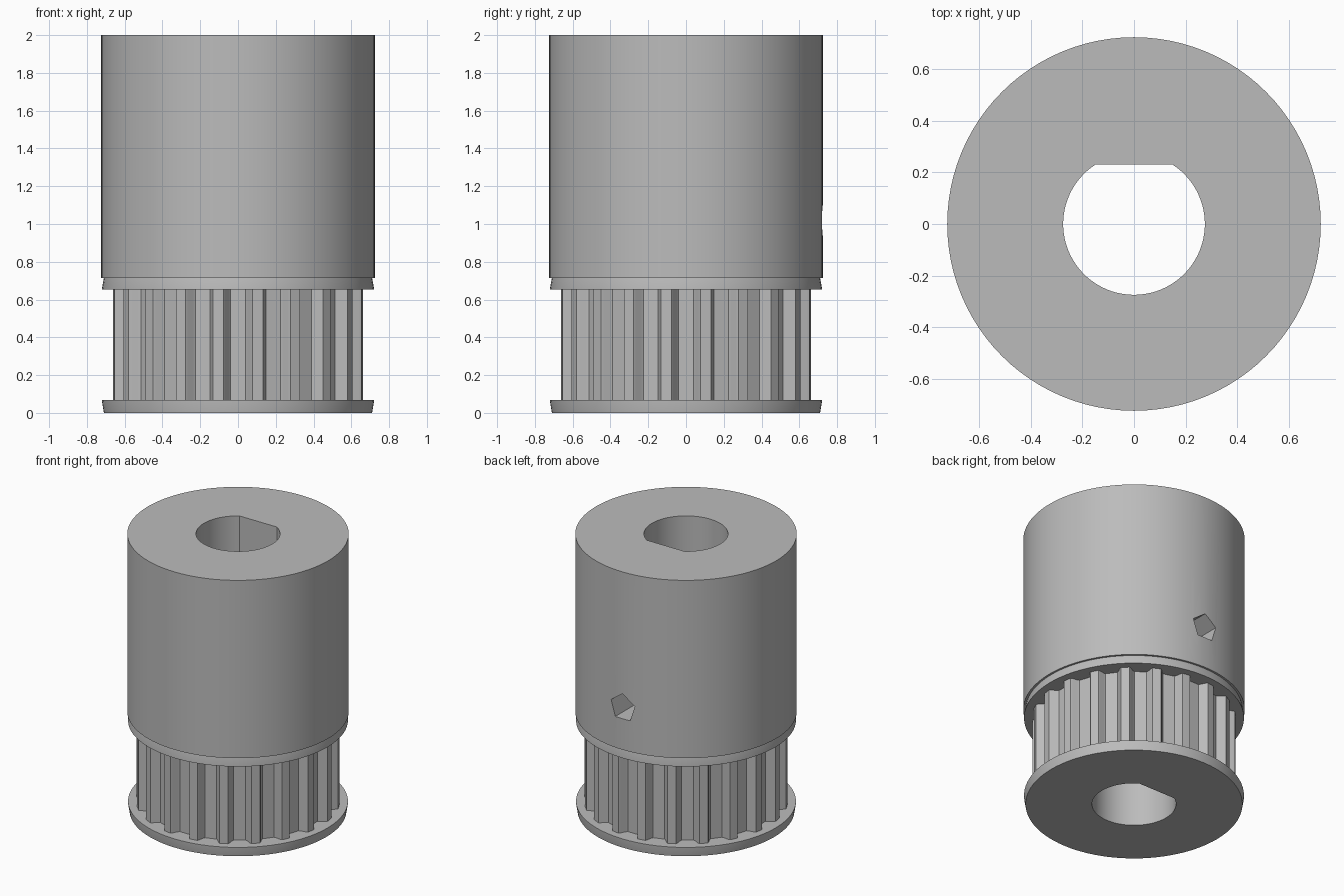
import bpy, bmesh
from math import sin, cos, pi, sqrt, asin

cube = bpy.data.objects.get("Cube")
if cube:
    bpy.data.objects.remove(cube, do_unlink=True)

grey = bpy.data.materials.new("machined_grey")
grey.use_nodes = True
colour = (0.5, 0.5, 0.5, 1)
grey.diffuse_color = colour
grey.node_tree.nodes["Principled BSDF"].inputs["Base Color"].default_value = colour

TEETH = 20
BORE, FLAT = 0.275, 0.23


def circle(r, n=96):
    return [(r * cos(2 * pi * i / n), r * sin(2 * pi * i / n)) for i in range(n)]


def d_shape(r, flat, n=64):
    # arc running from one end of the flat round to the other
    a = asin(flat / r)
    sweep = pi + 2 * a
    return [(r * cos(pi - a + sweep * i / n), r * sin(pi - a + sweep * i / n))
            for i in range(n + 1)]


def toothed(r):
    # half a groove as (sideways, depth), mirrored and repeated round the rim
    half = [(0.076, 0), (0.066, 0.012), (0.05, 0.043), (0.04, 0.055)]
    groove = [(-w, d) for w, d in half] + [(w, d) for w, d in reversed(half)]
    pts = []
    for i in range(TEETH):
        a = 2 * pi * i / TEETH
        for w, d in groove:
            pts.append(((r - d) * cos(a) - w * sin(a), (r - d) * sin(a) + w * cos(a)))
        m = a + pi / TEETH
        pts.append(((r + 0.004) * cos(m), (r + 0.004) * sin(m)))
    return pts


def solid(name, levels):
    # levels: (outline, z) pairs with equal point counts, closed at both ends
    bm = bmesh.new()
    rings = [[bm.verts.new((x, y, z)) for x, y in pts] for pts, z in levels]
    n = len(rings[0])
    for lo, hi in zip(rings, rings[1:]):
        for i in range(n):
            j = (i + 1) % n
            bm.faces.new((lo[i], lo[j], hi[j], hi[i]))
    bm.faces.new(rings[0][::-1])
    bm.faces.new(rings[-1])
    bmesh.ops.recalc_face_normals(bm, faces=bm.faces)
    mesh = bpy.data.meshes.new(name)
    bm.to_mesh(mesh)
    bm.free()
    mesh.materials.append(grey)
    ob = bpy.data.objects.new(name, mesh)
    bpy.context.collection.objects.link(ob)
    return ob


# Stacked parts of the pulley
body = solid("hub_body", [(circle(0.725), 0.715), (circle(0.725), 2)])
parts = [
    solid("lower_flange", [(circle(0.71), 0), (circle(0.72), 0.06), (circle(0.72), 0.068)]),
    solid("toothed_belt_ring", [(toothed(0.662), 0.068), (toothed(0.662), 0.652)]),
    solid("upper_flange", [(circle(0.72), 0.652), (circle(0.72), 0.66), (circle(0.71), 0.715)]),
    body,
]

# Cutters: D-shaped shaft bore and five-sided set screw hole in the back
bore = solid("bore_cutter", [(d_shape(BORE, FLAT), -0.2), (d_shape(BORE, FLAT), 2.2)])
screw = solid("screw_cutter", [
    ([(0.1 * sin(2 * pi * i / 5), 0.1 * cos(2 * pi * i / 5)) for i in range(5)], z)
    for z in (0.1, 0.9)])
screw.rotation_euler = (pi / 2, 0, 0)
screw.location = (0, 1, 1.02)

for ob in parts:
    for cutter in [bore] + ([screw] if ob is body else []):
        mod = ob.modifiers.new("cut", "BOOLEAN")
        mod.operation = "DIFFERENCE"
        mod.solver = "EXACT"
        mod.object = cutter
    bpy.ops.object.select_all(action="DESELECT")
    ob.select_set(True)
    bpy.context.view_layer.objects.active = ob
    for mod in list(ob.modifiers):
        bpy.ops.object.modifier_apply(modifier=mod.name)
    bpy.ops.object.shade_smooth_by_angle(angle=pi / 6)

for cutter in (bore, screw):
    bpy.data.objects.remove(cutter, do_unlink=True)
